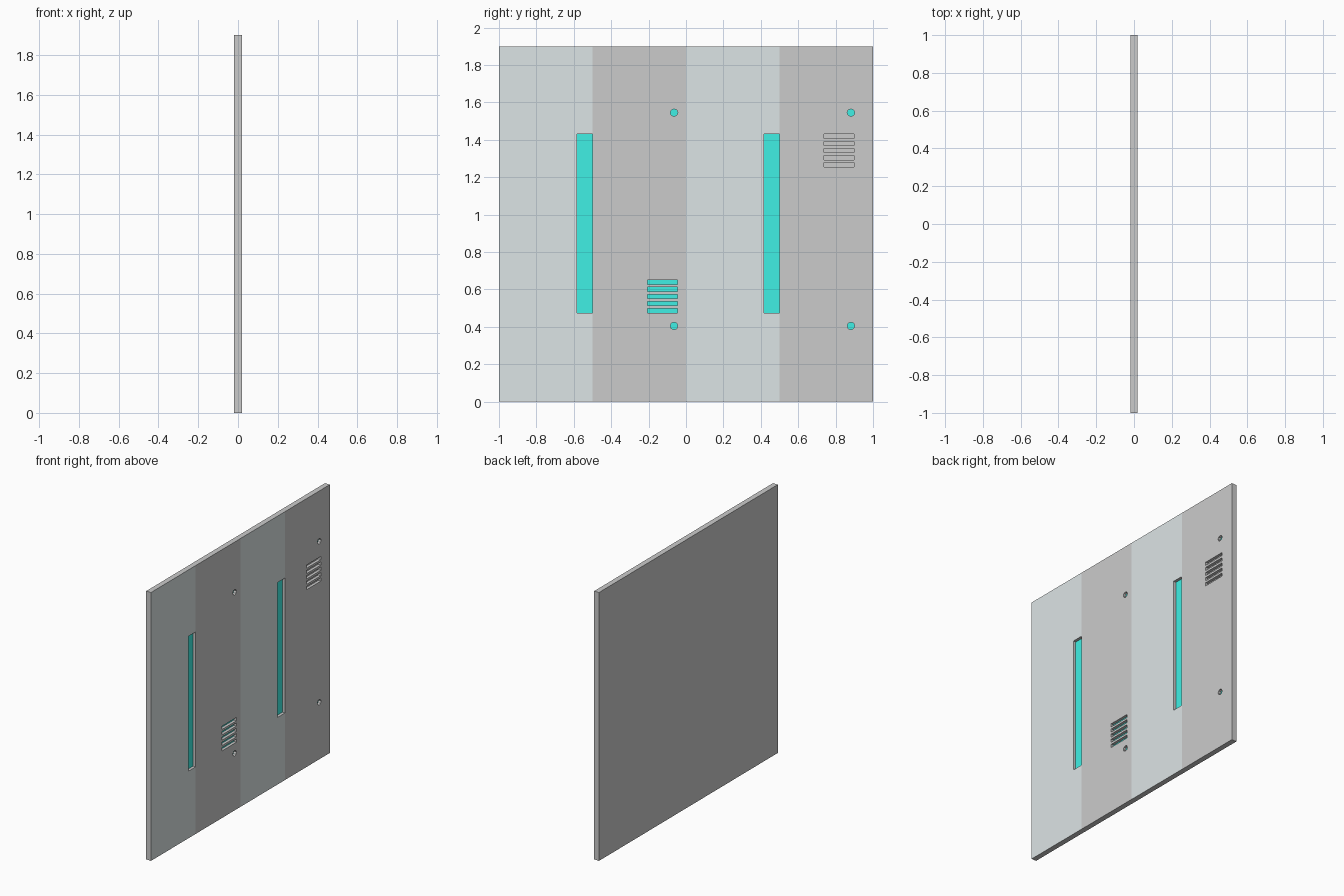
import bpy, bmesh, math
from mathutils import Matrix, Vector

if "Cube" in bpy.data.objects:
    bpy.data.objects.remove(bpy.data.objects["Cube"])

HALF_T, HEIGHT, DEPTH = 0.019, 1.9, 0.02
FLOOR_X = HALF_T - DEPTH
POCKET_LEN = 0.08                      # cutter length along x


def material(name, rgb):
    m = bpy.data.materials.new(name)
    m.diffuse_color = (*rgb, 1)
    m.use_nodes = True
    m.node_tree.nodes["Principled BSDF"].inputs["Base Color"].default_value = m.diffuse_color
    return m


def add_box(bm, lo, hi):
    lo, hi = Vector(lo), Vector(hi)
    bmesh.ops.create_cube(bm, size=1, matrix=Matrix.Translation((lo + hi) / 2)
                          @ Matrix.Diagonal((*(hi - lo), 1)))


def pocket(bm, y0, y1, z0, z1):
    add_box(bm, (FLOOR_X, y0, z0), (FLOOR_X + POCKET_LEN, y1, z1))


def make_object(name, bm):
    me = bpy.data.meshes.new(name)
    bm.to_mesh(me)
    bm.free()
    ob = bpy.data.objects.new(name, me)
    bpy.context.collection.objects.link(ob)
    return ob


# wall panel, split into four vertical stripes
bm = bmesh.new()
add_box(bm, (-HALF_T, -1, 0), (HALF_T, 1, HEIGHT))
for y in (-0.5, 0, 0.5):
    bmesh.ops.bisect_plane(bm, geom=bm.verts[:] + bm.edges[:] + bm.faces[:],
                           plane_co=(0, y, 0), plane_no=(0, 1, 0))
panel = make_object("wall_panel", bm)

# recesses: light strips, vents, round studs
bm = bmesh.new()
for y in (-0.583, 0.417):
    pocket(bm, y, y + 0.082, 0.475, 1.43)
for y, z in ((-0.206, 0.475), (0.738, 1.255)):
    for i in range(5):
        z0 = z + i * 0.038
        pocket(bm, y, y + 0.161, z0, z0 + 0.023)
for y in (-0.064, 0.882):
    for z in (0.405, 1.545):
        bmesh.ops.create_cone(
            bm, cap_ends=True, segments=8, radius1=0.02, radius2=0.02, depth=POCKET_LEN,
            matrix=Matrix.Translation((FLOOR_X + POCKET_LEN / 2, y, z))
            @ Matrix.Rotation(math.pi / 2, 4, 'Y'))
cutter = make_object("recess_cutter", bm)
cutter.hide_render = True

mod = panel.modifiers.new("recesses", 'BOOLEAN')
mod.operation = 'DIFFERENCE'
mod.solver = 'EXACT'
mod.object = cutter
deps = bpy.context.evaluated_depsgraph_get()
mesh = bpy.data.meshes.new_from_object(panel.evaluated_get(deps))
panel.modifiers.clear()
panel.data = mesh
bpy.data.objects.remove(cutter)

# colours: grey body, blue stripes on the face, glowing recess floors
mesh.materials.clear()
for m in (material("grey", (0.8, 0.8, 0.8)),
          material("pale_blue", (0.72, 0.78, 0.79)),
          material("cyan", (0.05, 0.87, 0.78))):
    mesh.materials.append(m)
for p in mesh.polygons:
    c = p.center
    p.use_smooth = False
    p.material_index = 0
    if p.normal.x > 0.9:
        if c.x > HALF_T - 0.002:
            p.material_index = 1 if math.floor((c.y + 1) / 0.5) % 2 == 0 else 0
        elif not (c.y > 0.7 and 1.2 < c.z < 1.45):   # upper vent stays grey
            p.material_index = 2
